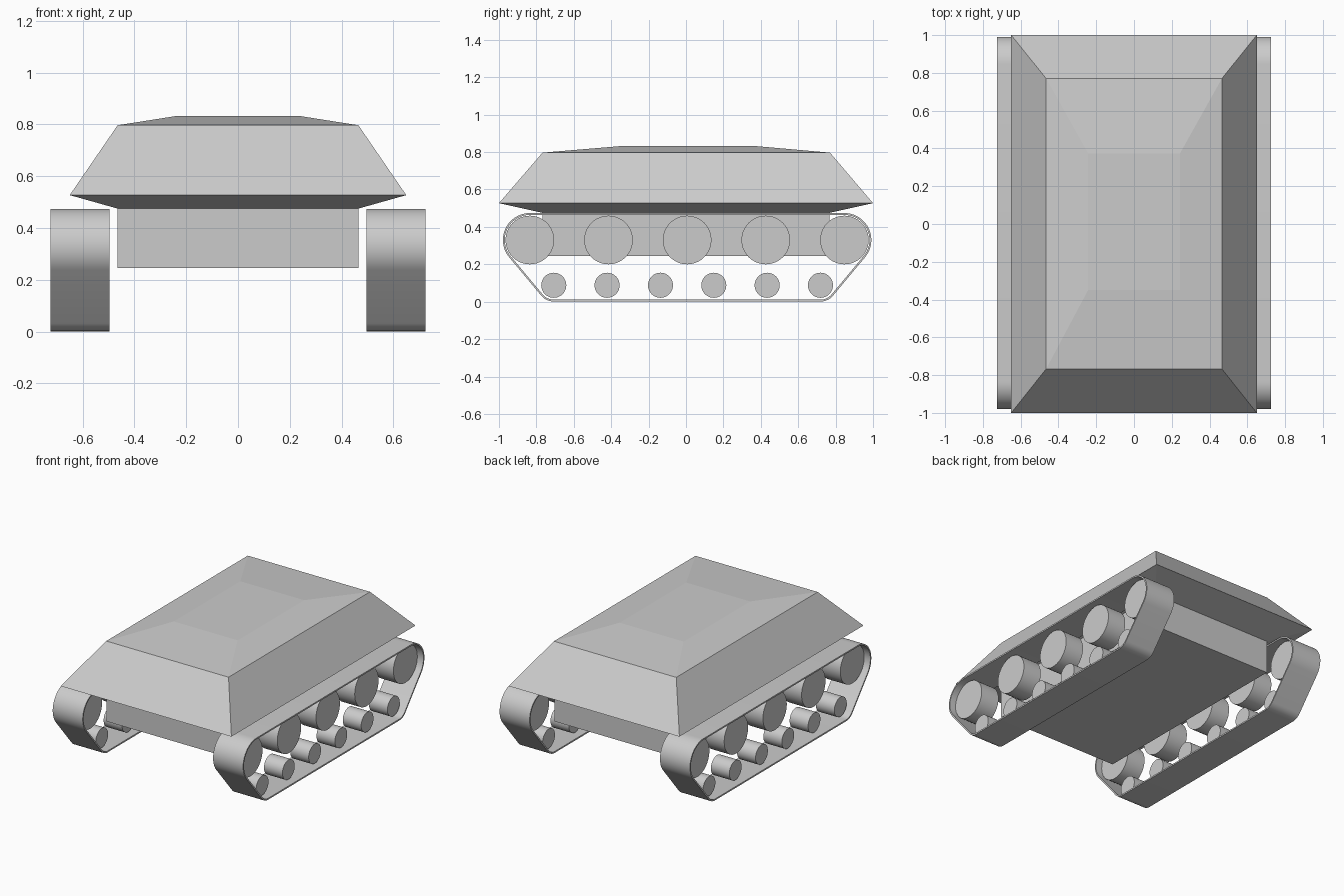
import bpy, bmesh, math

if "Cube" in bpy.data.objects:
    bpy.data.objects.remove(bpy.data.objects["Cube"], do_unlink=True)

GREY = (0.6, 0.6, 0.6, 1)
grey = bpy.data.materials.new("light_grey")
grey.use_nodes = True
grey.diffuse_color = GREY
grey.node_tree.nodes["Principled BSDF"].inputs["Base Color"].default_value = GREY


def finish(name, bm, smooth=False):
    bmesh.ops.recalc_face_normals(bm, faces=bm.faces)
    mesh = bpy.data.meshes.new(name)
    bm.to_mesh(mesh)
    bm.free()
    mesh.materials.append(grey)
    ob = bpy.data.objects.new(name, mesh)
    bpy.context.collection.objects.link(ob)
    if smooth:
        bpy.ops.object.select_all(action="DESELECT")
        ob.select_set(True)
        bpy.context.view_layer.objects.active = ob
        bpy.ops.object.shade_smooth_by_angle(angle=math.radians(35))


def skin(bm, rings, closed=False):
    """Bridge matching rings; close the loop of rings or cap its ends."""
    loops = [[bm.verts.new(p) for p in ring] for ring in rings]
    pairs = list(zip(loops, loops[1:]))
    if closed:
        pairs.append((loops[-1], loops[0]))
    else:
        bm.faces.new(loops[0])
        bm.faces.new(loops[-1])
    for a, b in pairs:
        for i in range(len(a)):
            j = (i + 1) % len(a)
            bm.faces.new((a[i], a[j], b[j], b[i]))


# Hull: stacked rectangles (half width, back, front, height)
levels = [(0.465, 0.767, -0.767, 0.245), (0.465, 0.767, -0.767, 0.475),
          (0.65, 1, -1, 0.527), (0.465, 0.77, -0.767, 0.797),
          (0.243, 0.373, -0.35, 0.832)]
bm = bmesh.new()
skin(bm, [[(-w, f, z), (w, f, z), (w, b, z), (-w, b, z)] for w, b, f, z in levels])
finish("hull", bm)

TRACK_X, TRACK_W, WHEEL_W = 0.61, 0.228, 0.14
MID_Y = 0.006
BIG, BIG_Z, BIG_SPAN = 0.13, 0.33, 0.841
SMALL, SMALL_Z, SMALL_SPAN = 0.067, 0.088, 0.713


def track_outline(r_big, r_small):
    """Belt wrapped round the end wheels, as (y, z) points."""
    dy, dz = BIG_SPAN - SMALL_SPAN, SMALL_Z - BIG_Z
    tangent = math.atan2(dz, dy) - math.acos((r_big - r_small) / math.hypot(dy, dz))
    tangent += math.tau
    half = []
    for y, z, r, a0, a1, n in (
            (-BIG_SPAN, BIG_Z, r_big, math.pi / 2, tangent, 20),
            (-SMALL_SPAN, SMALL_Z, r_small, tangent, math.pi * 1.5, 8)):
        for i in range(n + 1):
            a = a0 + (a1 - a0) * i / n
            half.append((y + r * math.cos(a), z + r * math.sin(a)))
    full = half + [(-y, z) for y, z in reversed(half)]
    return [(y + MID_Y, z) for y, z in full]


def wheel(name, x, y, z, r):
    ring = [(y + r * math.cos(math.tau * i / 40), z + r * math.sin(math.tau * i / 40))
            for i in range(40)]
    bm = bmesh.new()
    skin(bm, [[(x + s * WHEEL_W / 2, *p) for p in ring] for s in (-1, 1)])
    finish(name, bm, True)


for side, s in (("left", 1), ("right", -1)):
    x = s * TRACK_X
    # Track belt: outer and inner outline joined into a thin band
    outer, inner = track_outline(0.144, 0.087), track_outline(0.134, 0.077)
    x0, x1 = x - TRACK_W / 2, x + TRACK_W / 2
    bm = bmesh.new()
    skin(bm, [[(px, *p) for p in line] for px, line in
              ((x0, outer), (x1, outer), (x1, inner), (x0, inner))], closed=True)
    finish(side + "_track", bm, True)
    # Wheels
    for i in range(5):
        wheel(f"{side}_large_wheel_{i + 1}", x,
              MID_Y + BIG_SPAN * (i / 2 - 1), BIG_Z, BIG)
    for i in range(6):
        wheel(f"{side}_small_wheel_{i + 1}", x,
              MID_Y + SMALL_SPAN * (i / 2.5 - 1), SMALL_Z, SMALL)
